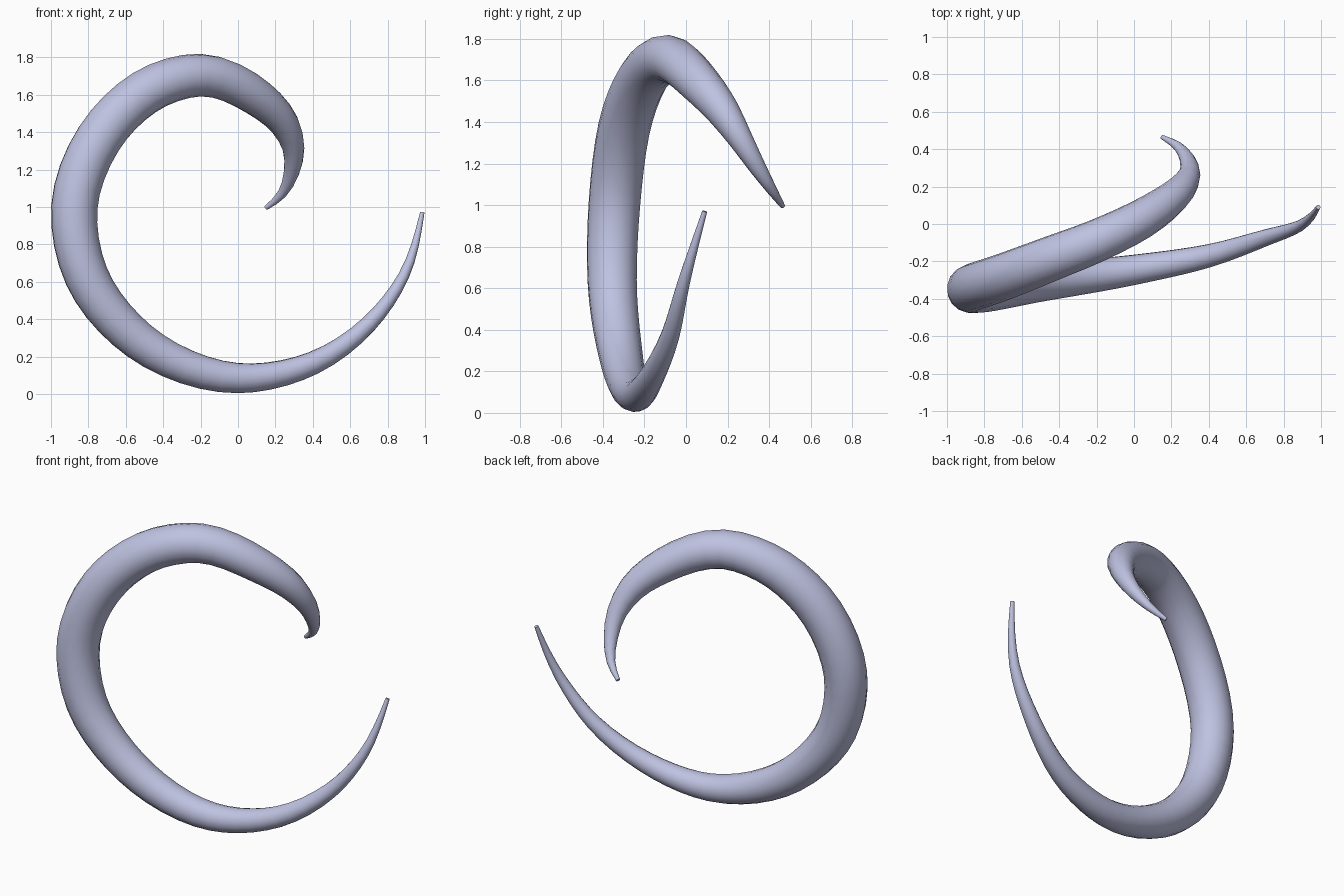
import bpy, bmesh, math
from mathutils import Vector

if "Cube" in bpy.data.objects:
    bpy.data.objects.remove(bpy.data.objects["Cube"])

SIDES, STEPS = 16, 4

# Centre line with radius: x, y, z, r from inner tip to outer tip
PATH = [Vector(p) for p in (
    (0.15, 0.465, 0.995, 0.012), (0.235, 0.415, 1.07, 0.025),
    (0.285, 0.345, 1.18, 0.041), (0.297, 0.267, 1.31, 0.058),
    (0.25, 0.185, 1.44, 0.079), (0.11, 0.07, 1.58, 0.100),
    (-0.20, -0.09, 1.705, 0.114), (-0.43, -0.18, 1.65, 0.120),
    (-0.69, -0.28, 1.44, 0.125), (-0.875, -0.345, 1.0, 0.125),
    (-0.81, -0.355, 0.63, 0.119), (-0.53, -0.315, 0.285, 0.106),
    (0.0, -0.245, 0.085, 0.081), (0.40, -0.17, 0.165, 0.062),
    (0.70, -0.075, 0.375, 0.045), (0.885, -0.01, 0.63, 0.030),
    (0.985, 0.09, 0.97, 0.012))]


def smooth_path(pts, steps):
    """Curve through all points, with tangents weighted by spacing."""
    n = len(pts)
    d = [(pts[i + 1].xyz - pts[i].xyz).length for i in range(n - 1)]
    slope = [(pts[i + 1] - pts[i]) / d[i] for i in range(n - 1)]
    tan = [(slope[i - 1] * d[i] + slope[i] * d[i - 1]) / (d[i - 1] + d[i])
           for i in range(1, n - 1)]
    tan = [slope[0] * 1.5 - tan[0] * 0.5] + tan + [slope[-1] * 1.5 - tan[-1] * 0.5]
    out = []
    for i in range(n - 1):
        count = max(2, round(d[i] / 0.09))
        for k in range(count):
            t = k / count
            out.append(pts[i] * (2*t**3 - 3*t**2 + 1) + pts[i + 1] * (3*t**2 - 2*t**3)
                       + tan[i] * d[i] * (t**3 - 2*t**2 + t)
                       + tan[i + 1] * d[i] * (t**3 - t**2))
    return out + [pts[-1]]


# Tapered tube swept along the path
line = smooth_path(PATH, STEPS)
bm = bmesh.new()
rings = []
side = Vector((0, 1, 0))
for i, p in enumerate(line):
    ahead = (line[min(i + 1, len(line) - 1)].xyz - line[max(i - 1, 0)].xyz).normalized()
    side = (side - ahead * side.dot(ahead)).normalized()
    up = ahead.cross(side)
    rings.append([bm.verts.new(p.xyz + (side * math.cos(a) + up * math.sin(a)) * p.w)
                  for a in (2 * math.pi * k / SIDES for k in range(SIDES))])
for a, b in zip(rings, rings[1:]):
    for k in range(SIDES):
        j = (k + 1) % SIDES
        bm.faces.new((a[k], a[j], b[j], b[k]))

# Flat caps on both tips
bm.faces.new(rings[0])
bm.faces.new(rings[-1])
bmesh.ops.recalc_face_normals(bm, faces=bm.faces)
mesh = bpy.data.meshes.new("spiral_horn")
bm.to_mesh(mesh)
bm.free()

mat = bpy.data.materials.new("pale lavender")
mat.diffuse_color = (0.52, 0.54, 0.75, 1)
mat.use_nodes = True
mat.node_tree.nodes["Principled BSDF"].inputs["Base Color"].default_value = mat.diffuse_color
mesh.materials.append(mat)
horn = bpy.data.objects.new("spiral_horn", mesh)
bpy.context.collection.objects.link(horn)
bpy.context.view_layer.objects.active = horn
horn.select_set(True)
bpy.ops.object.shade_smooth_by_angle(angle=math.radians(40))
